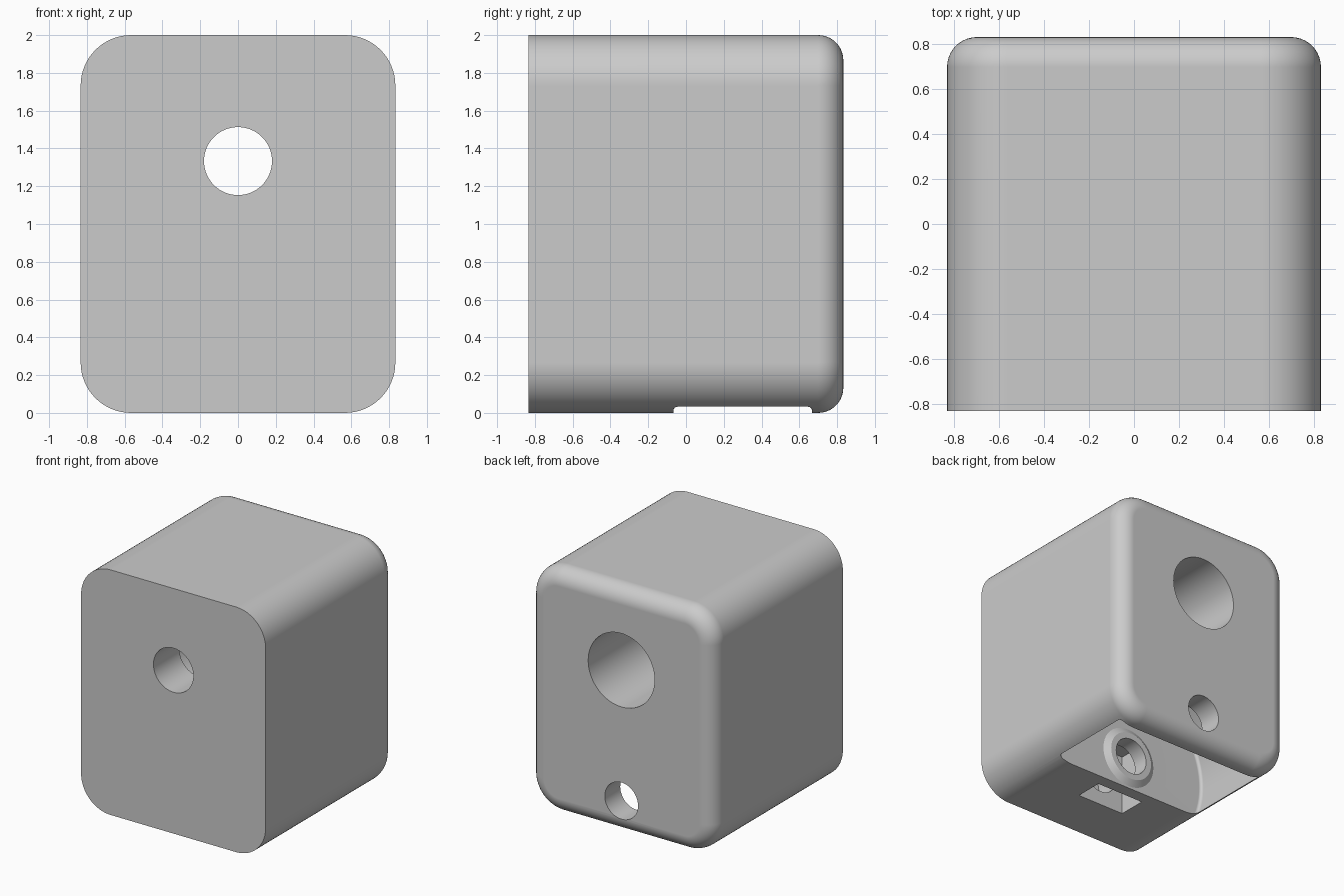
import bpy
import bmesh
from math import sin, cos, pi, radians

HALF, TALL = 0.833, 2.0          # half width / half depth, full height
CORNER, FILLET = 0.267, 0.133    # long edge radius, back rim radius
AXLE_Z, BORE_Z = 0.267, 1.333

cube = bpy.data.objects.get("Cube")
if cube:
    bpy.data.objects.remove(cube, do_unlink=True)

grey = bpy.data.materials.new("plain_grey")
grey.use_nodes = True
colour = (0.6, 0.6, 0.6, 1)
grey.diffuse_color = colour
grey.node_tree.nodes["Principled BSDF"].inputs["Base Color"].default_value = colour


def loft(name, rings):
    """Skin a closed solid over rings of equal point count."""
    bm = bmesh.new()
    loops = [[bm.verts.new(p) for p in ring] for ring in rings]
    n = len(loops[0])
    for a, b in zip(loops, loops[1:]):
        for i in range(n):
            j = (i + 1) % n
            bm.faces.new((a[i], a[j], b[j], b[i]))
    bm.faces.new(loops[0])
    bm.faces.new(loops[-1])
    bmesh.ops.recalc_face_normals(bm, faces=bm.faces)
    mesh = bpy.data.meshes.new(name)
    bm.to_mesh(mesh)
    bm.free()
    mesh.materials.append(grey)
    obj = bpy.data.objects.new(name, mesh)
    bpy.context.collection.objects.link(obj)
    return obj


def rounded_ring(inset, y, steps=16):
    """Rounded rectangle in the XZ plane, shrunk by inset."""
    r = CORNER - inset
    cx, cz = HALF - CORNER, TALL / 2 - CORNER
    pts = []
    for k, (sx, sz) in enumerate(((1, 1), (-1, 1), (-1, -1), (1, -1))):
        for i in range(steps + 1):
            t = (k + i / steps) * pi / 2
            pts.append((sx * cx + r * cos(t), y, TALL / 2 + sz * cz + r * sin(t)))
    return pts


def lathe(name, profile, z, n=64):
    """Turn (radius, y) points about a front-to-back axis at height z."""
    return loft(name, [[(r * cos(2 * pi * i / n), y, z + r * sin(2 * pi * i / n))
                        for i in range(n)] for r, y in profile])


def box(name, x, y0, y1, z0, z1):
    return loft(name, [[(-x, y, z0), (x, y, z0), (x, y, z1), (-x, y, z1)]
                       for y in (y0, y1)])


# Block with rounded long edges and a filleted back rim
rim = [(FILLET * (1 - cos(t)), HALF - FILLET + FILLET * sin(t))
       for t in (i * pi / 20 for i in range(11))]
block = loft("wheel_block", [rounded_ring(i, y) for i, y in [(0, -HALF)] + rim])

# Stepped bore for the post
cutters = [lathe("stepped_bore", [(0.18, -1), (0.18, -0.5), (0.3, -0.5), (0.3, 1)], BORE_Z)]

# Round wheel pocket, leaving a conical spacer boss on each wall
mid, depth, R, f = 0.3, 0.367, 0.733, 0.025
half = [(0.2, depth - 0.033), (0.25, depth)]
half += [(R - f + f * sin(t), depth - f + f * cos(t)) for t in (i * pi / 8 for i in range(5))]
pocket = [(r, mid - d) for r, d in half] + [(r, mid + d) for r, d in reversed(half)]
cutters.append(lathe("wheel_pocket", pocket, AXLE_Z, 128))

# Axle hole and nut slot
cutters.append(lathe("axle_hole", [(0.15, -0.6), (0.15, 1)], AXLE_Z))
cutters.append(box("nut_slot", 0.217, -0.4, -0.167, -0.2, 0.5))

# Cut everything out of the block
for c in cutters:
    c.hide_render = True
    mod = block.modifiers.new(c.name, 'BOOLEAN')
    mod.operation = 'DIFFERENCE'
    mod.solver = 'EXACT'
    mod.object = c
deps = bpy.context.evaluated_depsgraph_get()
result = bpy.data.meshes.new_from_object(block.evaluated_get(deps))
block.modifiers.clear()
block.data = result
for c in cutters:
    bpy.data.objects.remove(c, do_unlink=True)

# Smooth curves, crisp edges, flat faces kept flat
bpy.ops.object.select_all(action='DESELECT')
block.select_set(True)
bpy.context.view_layer.objects.active = block
bpy.ops.object.shade_smooth_by_angle(angle=radians(30))
weighted = block.modifiers.new("flat_faces", 'WEIGHTED_NORMAL')
weighted.keep_sharp = True
